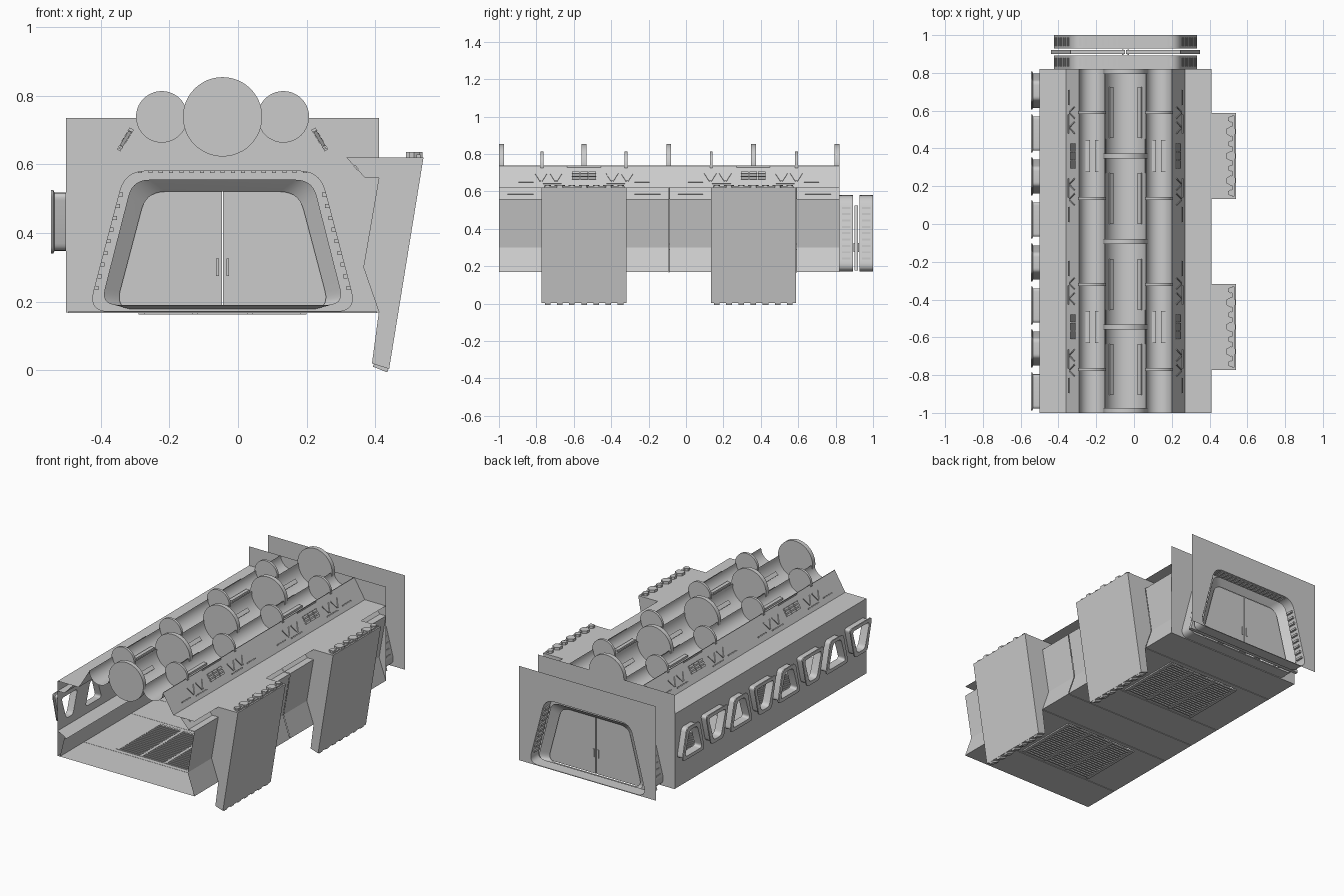
import bpy, bmesh, math
from mathutils import Matrix, Vector

if "Cube" in bpy.data.objects:
    bpy.data.objects.remove(bpy.data.objects["Cube"])

CX = -0.045                      # centre line of the corridor
Y0, Y1 = -1.0, 0.82              # length of the corridor
BAYS = (-0.545, 0.36)            # centres of the two wide bays


def finish(name, bm, smooth=False):
    bmesh.ops.recalc_face_normals(bm, faces=bm.faces[:])
    me = bpy.data.meshes.new(name)
    bm.to_mesh(me)
    bm.free()
    ob = bpy.data.objects.new(name, me)
    bpy.context.collection.objects.link(ob)
    if smooth:
        bpy.ops.object.select_all(action='DESELECT')
        ob.select_set(True)
        bpy.context.view_layer.objects.active = ob
        bpy.ops.object.shade_smooth_by_angle(angle=math.radians(35))
    return ob


def loft(name, loops, cyclic=True, caps=False, wrap=False, smooth=False):
    """Skin a list of 3D loops with equal point counts."""
    bm = bmesh.new()
    rows = [[bm.verts.new(p) for p in lp] for lp in loops]
    n = len(rows[0])
    pairs = list(zip(rows, rows[1:])) + ([(rows[-1], rows[0])] if wrap else [])
    for a, b in pairs:
        for i in range(n if cyclic else n - 1):
            j = (i + 1) % n
            bm.faces.new((a[i], a[j], b[j], b[i]))
    if caps:
        bm.faces.new(rows[0])
        bm.faces.new(rows[-1])
    return finish(name, bm, smooth)


def fill(name, loops, normal):
    """Flat sheet: first loop is the outline, the rest are holes."""
    bm = bmesh.new()
    for lp in loops:
        vs = [bm.verts.new(p) for p in lp]
        for i, v in enumerate(vs):
            bm.edges.new((v, vs[(i + 1) % len(vs)]))
    bmesh.ops.triangle_fill(bm, use_beauty=True, edges=bm.edges[:], normal=normal)
    return finish(name, bm)


def prims(name, mats, sides=0, smooth=False):
    """Unit boxes, or unit-diameter prisms, one for each matrix."""
    bm = bmesh.new()
    for m in mats:
        if sides:
            bmesh.ops.create_cone(bm, cap_ends=True, segments=sides, radius1=.5,
                                  radius2=.5, depth=1, matrix=m)
        else:
            bmesh.ops.create_cube(bm, size=1, matrix=m)
    return finish(name, bm, smooth)


def mat(c, s, rot=Matrix.Identity(4)):
    return Matrix.Translation(c) @ rot @ Matrix.Diagonal((*s, 1))


def rounded(pts, r, n=5):
    out = []
    for i, p in enumerate(pts):
        p, a, b = Vector(p), Vector(pts[i - 1]), Vector(pts[(i + 1) % len(pts)])
        s, e = p + (a - p).normalized() * r, p + (b - p).normalized() * r
        for k in range(n + 1):
            t = k / n
            out.append(s * (1 - t) ** 2 + p * 2 * t * (1 - t) + e * t * t)
    return out


def xz(pts, y): return [(p[0], y, p[1]) for p in pts]
def yz(pts, x): return [(x, p[0], p[1]) for p in pts]
def rect(a, b, c, d): return [(a, b), (c, b), (c, d), (a, d)]
def sheet(name, pts, a=Y0, b=Y1, smooth=False):
    return loft(name, [xz(pts, a), xz(pts, b)], cyclic=False, smooth=smooth)


# Floor with two grates
holes = [rect(CX - .24, y - .2, CX + .24, y + .2) for y in BAYS]
fill("floor", [[(p[0], p[1], .17) for p in lp]
               for lp in [rect(-.5, Y0, .41, Y1)] + holes], (0, 0, 1))
bars = []
for y in BAYS:
    bars += [mat((CX, y - .19 + i * .02, .167), (.48, .01, .008)) for i in range(20)]
    bars += [mat((CX + dx, y, .167), (.018, .4, .01)) for dx in (-.235, -.08, .08, .235)]
prims("floor_grates", bars)
prims("floor_seams", [mat((CX, y, .169), (.9, .005, .004)) for y in (-.77, -.32, -.09, .135, .59)])

# Left wall with eight alternating windows
wall_holes = []
pitch = (Y1 - Y0) / 8
for i in range(8):
    yc, up = Y0 + pitch * (i + .5), i % 2
    def trap(g):
        lo, hi = (.105, .06) if up else (.06, .105)
        return rounded([(yc - lo + g * 1.2, .34 + g), (yc + lo - g * 1.2, .34 + g),
                        (yc + hi - g * 1.2, .525 - g), (yc - hi + g * 1.2, .525 - g)], .022)
    wall_holes.append(yz(trap(.008), -.5))
    loft("window_frame", [yz(trap(.008), -.5), yz(trap(.008), -.534), yz(trap(0), -.538),
                          yz(trap(0), -.545), yz(trap(.02), -.545), yz(trap(.024), -.5)],
         wrap=True, smooth=True)
fill("left_wall", [yz(rect(Y0, .17, Y1, .62), -.5)] + wall_holes, (1, 0, 0))
sheet("left_baseboard", [(-.5, .32), (-.44, .29), (-.455, .29), (-.485, .17)])
sheet("left_cove", [(-.4, .62), (-.455, .56), (-.5, .56)])

# Right wall sections between the bays
gaps = [(Y0, -.77), (-.32, -.092), (-.088, .135), (.59, Y1)]
for a, b in gaps:
    sheet("right_wall", [(.315, .62), (.37, .56), (.41, .56), (.365, .3), (.41, .17)], a, b)
rot = Matrix.Rotation(math.atan2(.06, .055), 4, 'Y')
prims("cove_slots", [mat((.344, (a + b) / 2, .59), (.016, (b - a) * .6, .006), rot) for a, b in gaps])

# Leaning outer bays with toothed edges
for y in BAYS:
    a, b = y - .2275, y + .2275
    sheet("bay_shell", [(.41, .62), (.54, .62), (.44, 0.004), (.39, .02), (.41, .17)], a, b)
    for e in (a, b):
        fill("bay_end", [xz([(.315, .62), (.54, .62), (.44, .004), (.39, .02), (.41, .17),
                             (.365, .3), (.41, .56), (.37, .56)], e)], (0, 1, 0))
    prims("bay_top_studs", [mat((.513, y - .195 + i * .065, .627),
                                (.035 + .02 * (i % 2),) * 2 + (.016,)) for i in range(7)], 6)
    prims("bay_top_rail", [mat((.525, y, .622), (.012, .43, .012))])
    prims("bay_bottom_studs", [mat((.416, y - .195 + i * .065, .009), (.045, .03, .014),
                                   Matrix.Rotation(.38, 4, 'Y')) for i in range(7)])

# Ceiling: flat margins and slopes
for s in (-1, 1):
    edge = -.5 if s < 0 else .41
    sheet("ceiling_side", [(edge, .62), (CX + s * .315, .62), (CX + s * .245, .735)])
    ry = Matrix.Rotation(math.atan2(-.854, -.52 * s), 4, 'Y')

    def on_slope(y, t, size, turn=0):
        return mat((CX + s * (.315 - .07 * t), y, .62 + .115 * t), size,
                   ry @ Matrix.Rotation(turn, 4, 'Z'))
    trim = []
    for y in BAYS:
        trim += [on_slope(y + dy, t, (.012, .04, .014))
                 for dy in (-.045, 0, .045) for t in (.42, .55, .68)]
        for q in (-1, 1):
            for d in (.15, .23):
                trim += [on_slope(y + q * d + k * .017, .48, (.055, .006, .01), k * .5)
                         for k in (-1, 1)]
            trim += [on_slope(y + q * .17, .2, (.006, .1, .012)),
                     on_slope(y + q * .31, .26, (.006, .08, .012))]
    prims("slope_vents", trim)

# Ceiling pipes: lower halves only
def trough(name, x, r, a=Y0, b=Y1, n=20):
    sheet(name, [(x + r * math.cos(math.pi * (1 + k / n)),
                  .738 + r * math.sin(math.pi * (1 + k / n))) for k in range(n + 1)], a, b, True)


rx = Matrix.Rotation(math.pi / 2, 4, 'X')
trough("main_pipe", CX, .109)
prims("main_pipe_discs", [mat((CX, y, .738), (.231, .231, .026), rx)
                          for y in (-.987, -.545, -.092, .36, .807)], 48, True)
for x in (CX - .177, CX + .177):
    trough("side_pipe", x, .068)
    for y in BAYS:
        trough("side_pipe_collar", x, .073, y - .09, y + .09)
    prims("side_pipe_discs", [mat((x, y, .738), (.15, .15, .015), rx)
                              for y in (-.77, -.32, .135, .59)], 40, True)
prims("pipe_strips", [mat((CX + s * .077, y, .664), (.024, .27, .012),
                          Matrix.Rotation(-s * .78, 4, 'Y'))
                      for s in (-1, 1) for y in (-.77, -.32, .135, .59)]
      + [mat((CX + s * d, y, .682), (.022, .17, .012))
         for s in (-1, 1) for d in (.15, .2) for y in BAYS])

# Doorway at the back: two thin plates, two ribbed rings and a split door
def opening(b, t, z0, z1, r):
    return rounded([(CX - b, z0), (CX + b, z0), (CX + t, z1), (CX - t, z1)], r, 7)


outer = opening(.39, .283, .172, .58, .06)
inner = opening(.355, .262, .19, .555, .05)
deep = opening(.312, .222, .178, .52, .055)
for y in (Y1, 1.0):
    fill("end_plate", [xz(rect(-.5, .168, .41, .735), y), xz(outer, y)], (0, 1, 0))
for a, b in ((Y1, .892), (1.0, .928)):
    loft("door_ring", [xz(outer, a), xz(outer, b), xz(deep, b), xz(inner, (a + b) / 2)],
         smooth=True)
    ribs = []
    for z in [.24 + .034 * k for k in range(9)]:
        for s in (-1, 1):
            x = CX + s * (.383 - .262 * (z - .18))
            ribs.append(mat((x, (a + b) / 2, z), (.012, .045, .012)))
    ribs += [mat((CX - .24 + .03 * k, (a + b) / 2, .578), (.012, .045, .006)) for k in range(17)]
    prims("door_ring_ribs", ribs)
for s in (-1, 1):
    leaf = [(CX + s * .002, .178), (CX + s * .395, .178), (CX + s * .29, .525), (CX + s * .002, .525)]
    loft("door_leaf", [xz(leaf, .9), xz(leaf, .92)], caps=True)
    prims("door_handle", [mat((CX + s * .015, y, .3), (.008, .006, .05)) for y in (.898, .922)])
